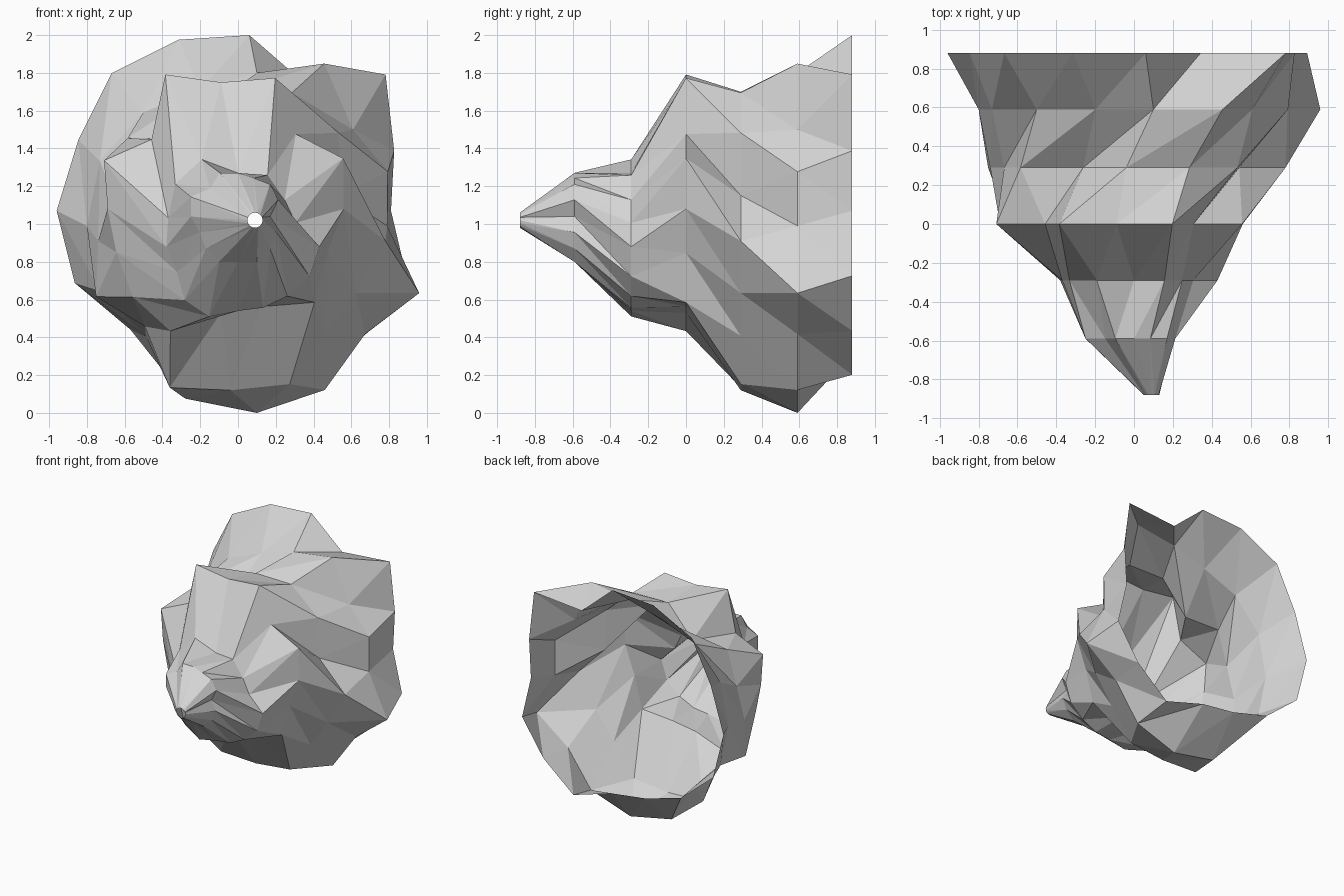
import bpy
import bmesh
from math import cos, sin, tau

SIDES = 16

cube = bpy.data.objects.get("Cube")
if cube:
    bpy.data.objects.remove(cube, do_unlink=True)


def make_material(name, colour):
    material = bpy.data.materials.new(name)
    material.use_nodes = True
    material.diffuse_color = colour
    material.node_tree.nodes["Principled BSDF"].inputs["Base Color"].default_value = colour
    return material


# Each ring: depth, centre x, centre z, and the radius of every spoke in hundredths,
# counted from +x towards the top
RINGS = [
    (-0.88, 0.09, 1.02, [4] * SIDES),
    (-0.59, 0.0, 1.04, [17, 23, 24, 22, 23, 25, 21, 27, 25, 22, 24, 26, 24, 26, 24, 22]),
    (-0.29, 0.0, 0.88, [43, 33, 35, 41, 39, 50, 47, 40, 38, 35, 40, 40, 34, 35, 37, 41]),
    (0.0, -0.09, 1.08, [65, 70, 56, 75, 67, 77, 52, 67, 60, 60, 66, 70, 55, 56, 70, 61]),
    (0.29, -0.04, 0.91, [82, 63, 81, 85, 79, 58, 77, 68, 70, 77, 64, 84, 79, 82, 71, 72]),
    (0.59, 0.10, 0.99, [69, 75, 72, 93, 81, 78, 85, 90, 90, 90, 83, 99, 99, 94, 81, 93]),
    (0.88, 0.06, 1.07, [75, 83, 102, 74, 93, 98, 103, 98, 102, 100, 89, 78, 76, 94, 90, 90]),
]


def add_ring(bm, depth, centre_x, centre_z, radii):
    ring = []
    for spoke, radius in enumerate(radii):
        angle = tau * spoke / SIDES
        across = centre_x + radius / 100 * cos(angle)
        height = centre_z + radius / 100 * sin(angle)
        ring.append(bm.verts.new((across, depth, height)))
    return ring


def bridge(bm, front, back):
    # Triangles slope the same way all around the shell
    for spoke in range(SIDES):
        before = spoke - 1
        bm.faces.new((front[before], front[spoke], back[before]))
        bm.faces.new((front[spoke], back[spoke], back[before]))


# Crumpled funnel, open at both ends
bm = bmesh.new()
loops = [add_ring(bm, *ring) for ring in RINGS]
for front, back in zip(loops, loops[1:]):
    bridge(bm, front, back)
bmesh.ops.recalc_face_normals(bm, faces=bm.faces[:])

mesh = bpy.data.meshes.new("crumpled_funnel")
bm.to_mesh(mesh)
bm.free()
mesh.materials.append(make_material("light grey", (0.66, 0.66, 0.66, 1.0)))
funnel = bpy.data.objects.new("crumpled_funnel", mesh)
bpy.context.scene.collection.objects.link(funnel)
